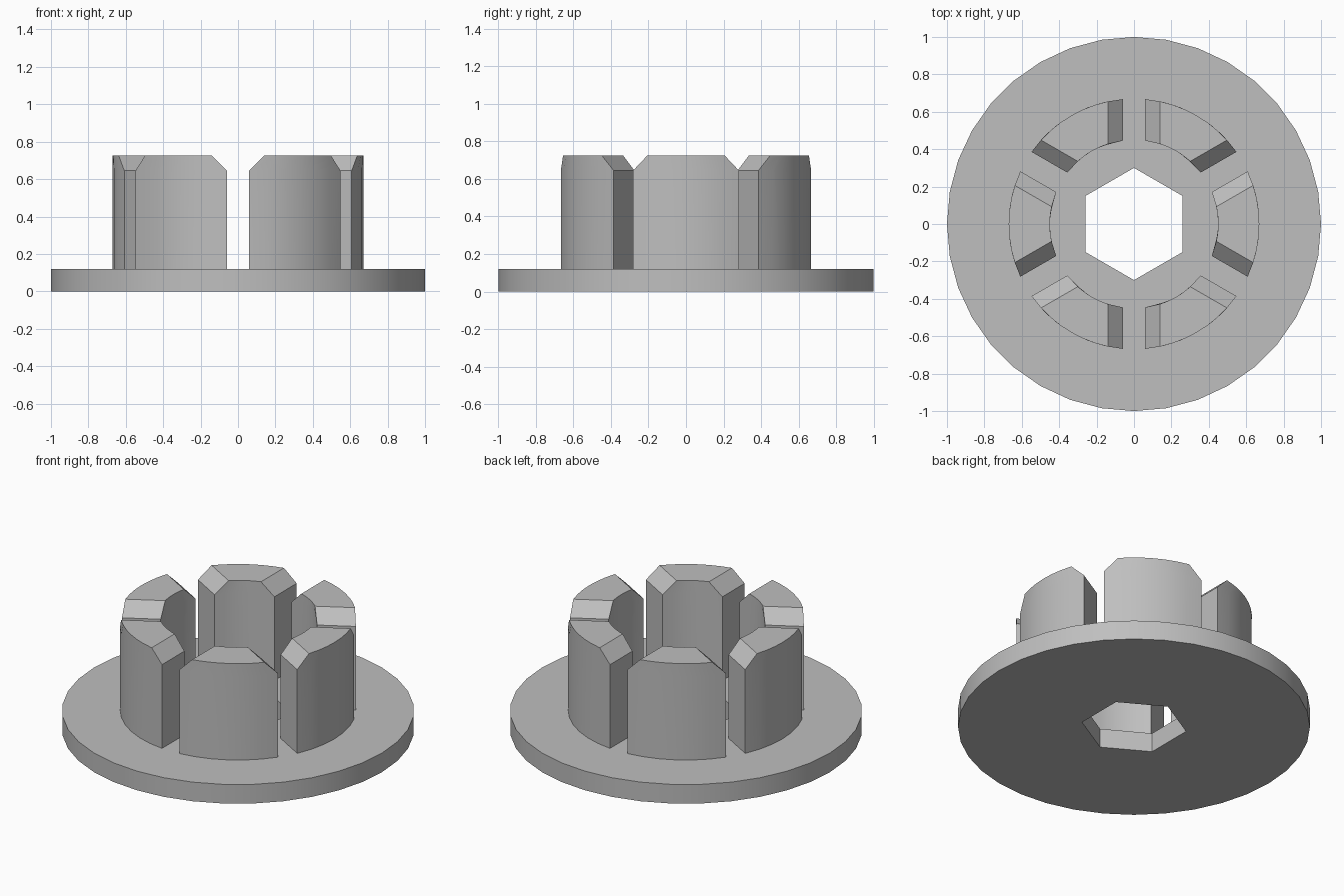
import bpy
import bmesh
from math import radians, pi, sin, cos, asin, sqrt

if "Cube" in bpy.data.objects:
    bpy.data.objects.remove(bpy.data.objects["Cube"], do_unlink=True)

FLANGE_R, FLANGE_H = 1.0, 0.12
OUTER_R, INNER_R = 0.67, 0.45
SHOULDER_Z, TOP_Z = 0.645, 0.725
HALF_SLOT, CHAMFER = 0.06, 0.08
HEX_R = 0.3
SINK = 0.01

grey = bpy.data.materials.new("plain grey")
grey.use_nodes = True
colour = (0.52, 0.52, 0.52, 1)
grey.diffuse_color = colour
grey.node_tree.nodes["Principled BSDF"].inputs["Base Color"].default_value = colour


def finish(bm, name):
    """Turn a bmesh into a named, shaded object."""
    bmesh.ops.recalc_face_normals(bm, faces=bm.faces)
    mesh = bpy.data.meshes.new(name)
    bm.to_mesh(mesh)
    bm.free()
    mesh.materials.append(grey)
    obj = bpy.data.objects.new(name, mesh)
    bpy.context.collection.objects.link(obj)
    bpy.ops.object.select_all(action="DESELECT")
    obj.select_set(True)
    bpy.context.view_layer.objects.active = obj
    bpy.ops.object.shade_smooth_by_angle(angle=radians(25))
    return obj


def polar(bm, r, a, z):
    return bm.verts.new((r * cos(a), r * sin(a), z))


# Round flange with a hexagonal through hole
def hex_radius(a):
    side = pi / 3
    return HEX_R * sqrt(3) / 2 / cos(a - side * round(a / side))


bm = bmesh.new()
steps = 36
loops = []
for i in range(steps):
    a = 2 * pi * i / steps
    loops.append([polar(bm, FLANGE_R, a, 0), polar(bm, FLANGE_R, a, FLANGE_H),
                  polar(bm, hex_radius(a), a, FLANGE_H), polar(bm, hex_radius(a), a, 0)])
for i, here in enumerate(loops):
    there = loops[(i + 1) % steps]
    for j in range(4):
        k = (j + 1) % 4
        bm.faces.new((here[j], there[j], there[k], here[k]))
finish(bm, "flange")


# Upright prongs, separated by parallel-sided slots with chamfered tops
def prong(name, turn):
    bm = bmesh.new()
    n = 6
    levels = [(FLANGE_H - SINK, HALF_SLOT), (SHOULDER_Z, HALF_SLOT),
              (TOP_Z, HALF_SLOT + CHAMFER)]
    rows = []
    for z, offset in levels:
        row = []
        for r in (OUTER_R, INNER_R):
            half = pi / 6 - asin(offset / r)
            row.append([polar(bm, r, turn + half * (2 * i / n - 1), z)
                        for i in range(n + 1)])
        rows.append(row)
    for low, high in zip(rows, rows[1:]):
        for side in (0, 1):
            for i in range(n):
                bm.faces.new((low[side][i], low[side][i + 1],
                              high[side][i + 1], high[side][i]))
        for end in (0, n):
            bm.faces.new((low[0][end], low[1][end], high[1][end], high[0][end]))
    for outer, inner in (rows[0], rows[-1]):
        bm.faces.new(outer + inner[::-1])
    finish(bm, name)


for k in range(6):
    prong(f"prong_{k + 1}", k * pi / 3)
